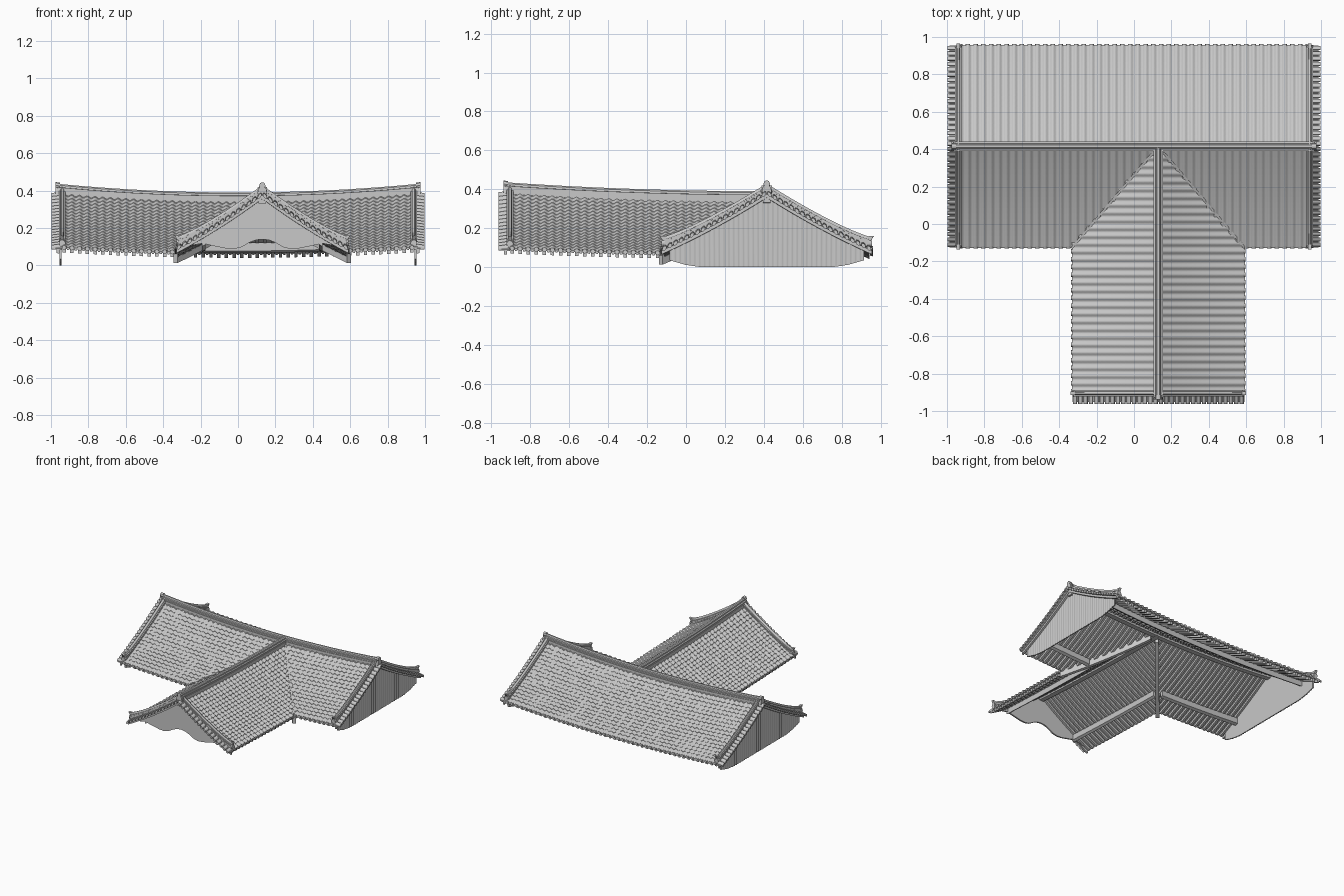
import bpy, bmesh, math
from mathutils import Vector

cube = bpy.data.objects.get("Cube")
if cube:
    bpy.data.objects.remove(cube, do_unlink=True)

RX, RY = 0.13, 0.415          # wing ridge x, main ridge y
MAIN, WING = 0.54, 0.46       # half spans of the two roofs
END, FRONT = 0.95, -0.915     # gable positions
COURSES = 18
X, Y = Vector((1, 0, 0)), Vector((0, 1, 0))


def material(name, value):
    m = bpy.data.materials.new(name)
    m.use_nodes = True
    m.diffuse_color = (value, value, value, 1)
    m.node_tree.nodes["Principled BSDF"].inputs["Base Color"].default_value = (value, value, value, 1)
    return m


grey = material("roof grey", 0.58)


def loft(bm, rings, closed=True):
    """Skin rings of points; closed rings are capped, open ones face upward."""
    rows = [[bm.verts.new(p) for p in ring] for ring in rings]
    n = len(rows[0])
    faces = []
    for a, b in zip(rows, rows[1:]):
        for i in range(n if closed else n - 1):
            j = (i + 1) % n
            faces.append(bm.faces.new((a[i], a[j], b[j], b[i])))
    if closed:
        faces += [bm.faces.new(rows[0]), bm.faces.new(rows[-1])]
        bmesh.ops.recalc_face_normals(bm, faces=faces)
    else:
        for f in faces:
            f.normal_update()
        if sum(f.normal.z for f in faces) < 0:
            bmesh.ops.reverse_faces(bm, faces=faces)


def finish(bm, name, smooth=0):
    mesh = bpy.data.meshes.new(name)
    bm.to_mesh(mesh)
    bm.free()
    mesh.materials.append(grey)
    ob = bpy.data.objects.new(name, mesh)
    bpy.context.collection.objects.link(ob)
    if smooth:
        bpy.ops.object.select_all(action="DESELECT")
        ob.select_set(True)
        bpy.context.view_layer.objects.active = ob
        bpy.ops.object.shade_smooth_by_angle(angle=math.radians(smooth))


def height(t):
    return 0.345 - 0.275 * t - 0.05 * t * (1 - t)


# Each slope maps (along ridge, fraction down, height above tiles) to a point
def main_slope(s):
    def place(a, t, h):
        lift = 0.045 * (a / END) ** 2 * (1 - 0.35 * t)
        return Vector((a, RY + s * t * MAIN, height(t) + lift + h))
    return place


def wing_slope(s):
    def place(a, t, h):
        lift = 0.045 * ((RY - a) / (RY - FRONT)) ** 2 * (1 - 0.35 * t)
        return Vector((RX + s * t * WING, a, height(t) + lift + h))
    return place


def full(a):
    return 1.0


def main_limit(a):
    return min(1.0, abs(a - RX) / WING)


def wing_limit(a):
    return min(1.0, (RY - a) / MAIN)


# name, mapping, ridge start, ridge end, valley limit, gable ends, span
SLOPES = [
    ("main_front", main_slope(-1), -END, END, main_limit, (-1, 1), MAIN),
    ("main_back", main_slope(1), -END, END, full, (-1, 1), MAIN),
    ("wing_right", wing_slope(-1), FRONT, RY, wing_limit, (-1,), WING),
    ("wing_left", wing_slope(1), FRONT, RY, wing_limit, (-1,), WING),
]


def circle(r, n=8):
    return [(r * math.cos(k * math.tau / n), r * math.sin(k * math.tau / n)) for k in range(n)]


def ridge_section(w, h):
    """Stacked tile courses with a round cap."""
    half = [(w, -0.015), (w, h * .3), (w * .8, h * .3), (w * .8, h * .4), (w, h * .4), (w, h * .6),
            (w * .55, h * .62), (w * .5, h * .85), (w * .25, h)]
    return half + [(-x, z) for x, z in reversed(half)]


for name, place, lo, hi, limit, gables, span in SLOPES:
    count = round((hi - lo) / 0.041)
    w = (hi - lo) / count
    # Shallow wave of round and hollow tiles
    section = [(w * (k / 8 - 0.5), 0.003 - 0.005 * math.cos(k * math.tau / 8)) for k in range(9)]
    tiles, ends, under = bmesh.new(), bmesh.new(), bmesh.new()
    for k in range(count):
        a = lo + (k + 0.5) * w
        cut = limit(a)
        stop = min(1.0, cut + w / 2 / span)
        # Overlapping tile courses
        rows, t = [], 0.0
        while t < stop - 1e-4:
            nxt = min(stop, t + 1 / COURSES)
            rows += [(t, 0.001), (nxt, 0.0035)]
            t = nxt
        loft(tiles, [[place(a + x, t, h + z) for x, z in section] for t, h in rows], False)
        # Round tile ends and hanging lips along the eave
        if cut >= 1:
            loft(ends, [[place(a + x, t, z) for x, z in circle(0.012)] for t in (0.985, 1.012)])
            lip = [(-w / 2, 0), (w / 2, 0), (w / 4, -0.014), (-w / 4, -0.014)]
            loft(ends, [[place(a + w / 2 + x / 2, t, z) for x, z in lip] for t in (0.985, 1.005)])
        # Soffit boards with a rafter each
        steps = [cut * i / 4 * 0.98 for i in range(5)]
        for half, top, low in ((w / 2, -0.008, -0.014), (0.009, -0.014, -0.034)):
            box = [(-half, top), (half, top), (half, low), (-half, low)]
            loft(under, [[place(a + x, t, z) for x, z in box] for t in steps])
    bmesh.ops.remove_doubles(tiles, verts=tiles.verts, dist=1e-5)
    finish(tiles, name + "_tiles", 50)
    finish(ends, name + "_eave_ends", 50)
    finish(under, name + "_rafters")

    # Purlin boards under the slope, stopped where the valley cuts them
    purlin = bmesh.new()
    t0, t1 = 0.66, 0.70
    run = [lo + (hi - lo) * i / 60 for i in range(61)]
    for a, b in zip(run, run[1:]):
        if min(limit(a), limit(b)) > t1:
            loft(purlin, [[place(x, t, h) for t, h in ((t0, -0.03), (t1, -0.03), (t1, -0.075), (t0, -0.075))]
                          for x in (a, b)])
    finish(purlin, name + "_purlin")

    # Gable edges: verge ridge, sideways tiles and barge board
    verge = bmesh.new()
    for g in gables:
        e = lo if g < 0 else hi
        ridge_line = e - g * 0.01
        spine = [(0.02 + 0.96 * i / 12, 0.012 * (i / 12) ** 6) for i in range(13)]
        loft(verge, [[place(ridge_line + x, t, z + up) for x, z in ridge_section(0.017, 0.04)]
                     for t, up in spine])
        loft(verge, [[place(ridge_line + x, t, z + 0.02) for x, z in circle(0.018)] for t in (0.97, 1.0)])
        tip = [(0.95, 0.03), (0.99, 0.035), (1.02, 0.065), (0.97, 0.052)]
        loft(verge, [[place(ridge_line + x, t, z) for t, z in tip] for x in (-0.01, 0.01)])
        n = round(span / 0.028)
        for k in range(n):
            t = (k + 0.5) / n
            loft(verge, [[place(e + g * x, t + u / span, v + drop) for u, v in circle(0.0115)]
                         for x, drop in ((-0.01, 0), (0.048, -0.012))])
        for x0, x1, top, low in ((-0.01, 0.036, -0.009, -0.016), (0.005, 0.02, -0.012, -0.035)):
            loft(verge, [[place(e + g * x, i / 8, z) for x, z in ((x0, top), (x1, top), (x1, low), (x0, low))]
                         for i in range(9)])
    finish(verge, name + "_verge", 50)


# Ridges with a beam beneath and end finials
def ridge(name, place, lo, hi, tips, across):
    bm = bmesh.new()
    runs = [lo + (hi - lo) * i / 24 for i in range(25)]
    beam = [(-0.02, -0.03), (0.02, -0.03), (0.02, -0.06), (-0.02, -0.06)]
    for section in (ridge_section(0.026, 0.045), beam):
        loft(bm, [[place(a, 0, z) + across * x for x, z in section] for a in runs])
    finial = [(0.026, -0.01), (0.022, 0.015), (0.014, 0.025), (0.017, 0.035), (0.012, 0.048), (0.004, 0.053)]
    finial += [(-x, z) for x, z in reversed(finial)]
    for g in tips:
        e = lo if g < 0 else hi
        loft(bm, [[place(a, 0, z) + across * x for x, z in finial] for a in (e - 0.012, e + 0.012)])
    finish(bm, name, 35)


ridge("main_ridge", main_slope(1), -END - 0.015, END + 0.015, (-1, 1), Y)
ridge("wing_ridge", wing_slope(1), FRONT - 0.012, RY, (-1,), X)

# Valleys: a slim cover on top and a deep rafter beneath
for s, side in ((-1, "right"), (1, "left")):
    bm = bmesh.new()
    across = Vector((MAIN, s * WING, 0)).normalized()
    ts = [0.06 + 0.95 * i / 10 for i in range(11)]
    for half, top, low in ((0.006, 0.014, -0.01), (0.014, -0.012, -0.06)):
        box = [(-half, top), (half, top), (half, low), (-half, low)]
        loft(bm, [[wing_slope(s)(RY - t * MAIN, t, z) + across * x for x, z in box] for t in ts])
    finish(bm, "valley_" + side)


def interpolate(points, u):
    for (a, p), (b, q) in zip(points, points[1:]):
        if u <= b:
            return p + (q - p) * (u - a) / (b - a)
    return points[-1][1]


# Main gable walls with softly ribbed boarding on the outside
CURVE = [(0, 0), (0.34, 0), (0.42, 0.012), (0.5, 0.035)]
for g, side in ((-1, "right"), (1, "left")):
    bm = bmesh.new()
    rings = []
    for i in range(-80, 81):
        u = abs(i) / 160
        y = RY + i / 160
        outer = END + (0.005 if i % 4 == 0 else 0.0025 if i % 2 else 0)
        top = main_slope(1)(END, u / MAIN, -0.01).z
        low = interpolate(CURVE, u)
        rings.append([(g * x, y, z) for x, z in ((END - 0.006, low), (outer, low), (outer, top), (END - 0.006, top))])
    loft(bm, rings)
    finish(bm, "main_gable_" + side, 60)

# Wing gable wall with a wavy lower edge
WAVE = [(0, .14), (.035, .136), (.07, .122), (.11, .098), (.15, .088), (.19, .09), (.25, .102), (.32, .118),
        (.43, .098)]
bm = bmesh.new()
rings = []
for i in range(-43, 44):
    u = abs(i) / 100
    top = wing_slope(1)(FRONT, u / WING, -0.01).z
    low = min(interpolate(WAVE, u), top - 0.004)
    rings.append([(RX + i / 100, y, z) for y, z in
                  ((FRONT, low), (FRONT + 0.012, low), (FRONT + 0.012, top), (FRONT, top))])
loft(bm, rings)
finish(bm, "wing_gable")
